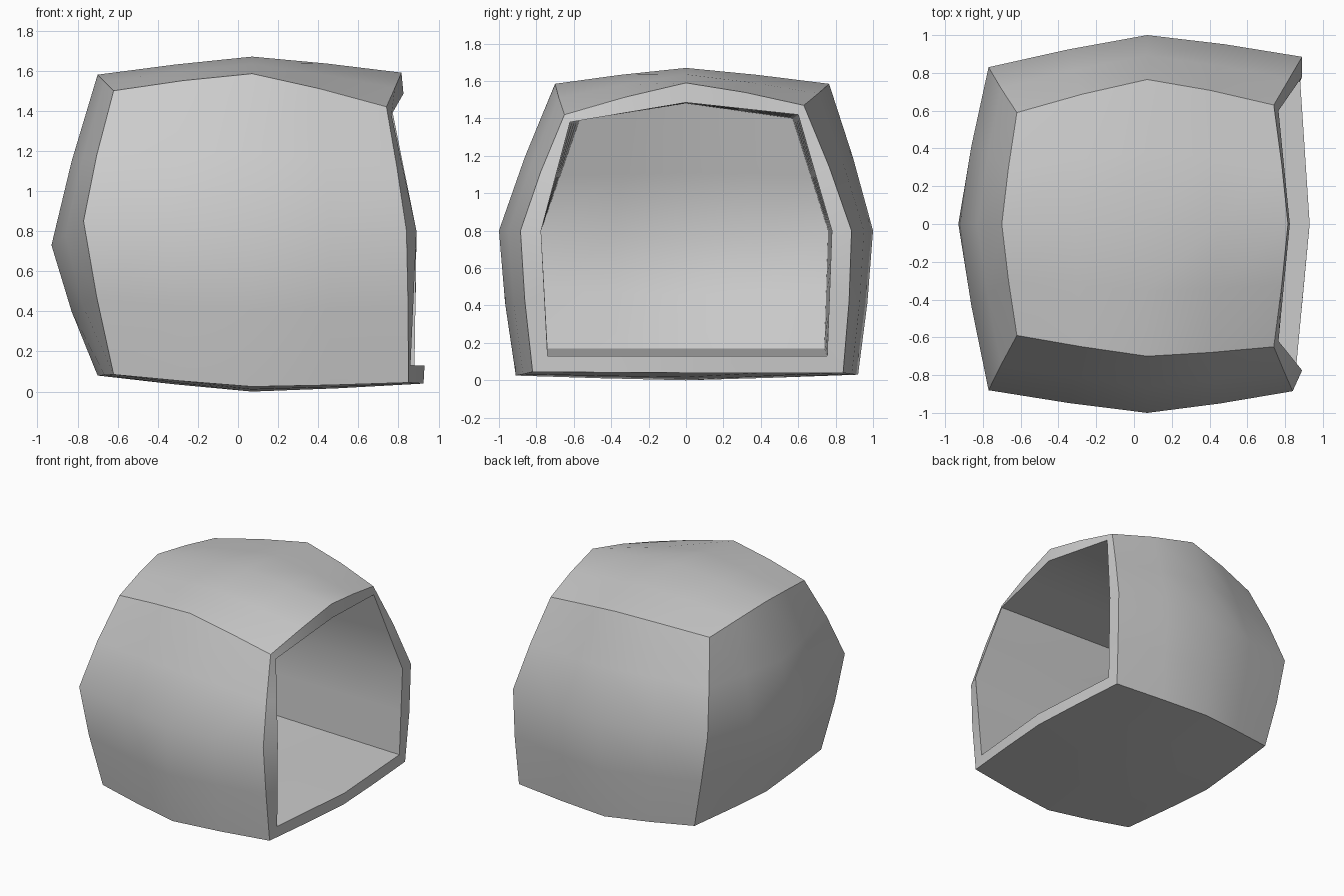
import bpy, bmesh
from mathutils import Vector

if "Cube" in bpy.data.objects:
    bpy.data.objects.remove(bpy.data.objects["Cube"])

# Outer shell lattice: [x slice][z level] -> front, middle, back points
OUTER = [
    [[(-.62, -.80, .085), (-.70, 0, .08), (-.62, .78, .085)],
     [(-.77, -.88, .85), (-.93, 0, .73), (-.77, .83, .85)],
     [(-.62, -.59, 1.5), (-.70, 0, 1.58), (-.62, .59, 1.5)]],
    [[(.07, -.91, .025), (.07, 0, 0), (.07, .92, .03)],
     [(.07, -1, .8), (.07, 0, .8), (.07, 1, .8)],
     [(.07, -.70, 1.585), (.07, 0, 1.67), (.07, .765, 1.585)]],
    [[(.85, -.82, .045), (.925, 0, .04), (.87, .84, .04)],
     [(.84, -.885, .8), (.9, 0, .8), (.89, .885, .8)],
     [(.74, -.65, 1.42), (.815, 0, 1.59), (.74, .63, 1.47)]],
]

# Cavity end slices: bulged left wall and opening; the walls run straight between
CAVITY_LEFT = [
    [(-.55, -.74, .17), (-.62, 0, .17), (-.55, .74, .17)],
    [(-.70, -.775, .8), (-.83, 0, .74), (-.70, .76, .8)],
    [(-.57, -.57, 1.39), (-.62, 0, 1.48), (-.57, .57, 1.40)]]
CAVITY_RIGHT = [
    [(.86, -.74, .13), (.93, 0, .13), (.88, .755, .13)],
    [(.89, -.775, .8), (.9, 0, .8), (.89, .78, .8)],
    [(.765, -.62, 1.38), (.825, 0, 1.485), (.765, .6, 1.42)]]
CAVITY_MID = [[(Vector(p) + Vector(q)) / 2 for p, q in zip(a, b)]
              for a, b in zip(CAVITY_LEFT, CAVITY_RIGHT)]
CAVITY = [CAVITY_LEFT, CAVITY_MID, CAVITY_RIGHT]
N = 4          # segments along each side


def weights(i, curve):
    """Blend of straight and rounded interpolation over three points."""
    t = 2 * i / N
    line = [max(0, 1 - abs(t - k)) for k in range(3)]
    quad = [(t - 1) * (t - 2) / 2, t * (2 - t), t * (t - 1) / 2]
    return [a + (b - a) * curve for a, b in zip(line, quad)]


def lattice_point(lattice, curve, i, j, k):
    p = Vector((0, 0, 0))
    for a, wa in enumerate(weights(i, curve)):
        for c, wc in enumerate(weights(k, curve)):
            for b, wb in enumerate(weights(j, curve)):
                p += Vector(lattice[a][c][b]) * (wa * wb * wc)
    return p


bm = bmesh.new()


def add_skin(lattice, curve):
    """Five walls of a box-like skin; the right (+x) side stays open."""
    verts = {}
    for axis, side in ((0, 0), (1, 0), (1, N), (2, 0), (2, N)):
        for s in range(N):
            for t in range(N):
                corners = []
                for ds, dt in ((0, 0), (1, 0), (1, 1), (0, 1)):
                    key = [s + ds, t + dt]
                    key.insert(axis, side)
                    key = tuple(key)
                    if key not in verts:
                        verts[key] = bm.verts.new(lattice_point(lattice, curve, *key))
                    corners.append(verts[key])
                bm.faces.new(corners)
    return verts


outer = add_skin(OUTER, 0.25)
cavity = add_skin(CAVITY, 0.0)

# Rim joining both skins around the opening
loop = ([(N, j, 0) for j in range(N)] + [(N, N, k) for k in range(N)]
        + [(N, j, N) for j in range(N, 0, -1)] + [(N, 0, k) for k in range(N, 0, -1)])
for a, b in zip(loop, loop[1:] + loop[:1]):
    bm.faces.new((outer[a], outer[b], cavity[b], cavity[a]))

bmesh.ops.recalc_face_normals(bm, faces=bm.faces)
mesh = bpy.data.meshes.new("hollow_shell")
bm.to_mesh(mesh)
bm.free()
shell = bpy.data.objects.new("hollow_shell", mesh)
bpy.context.collection.objects.link(shell)
bpy.context.view_layer.objects.active = shell
shell.select_set(True)
bpy.ops.object.shade_smooth_by_angle(angle=0.7)
